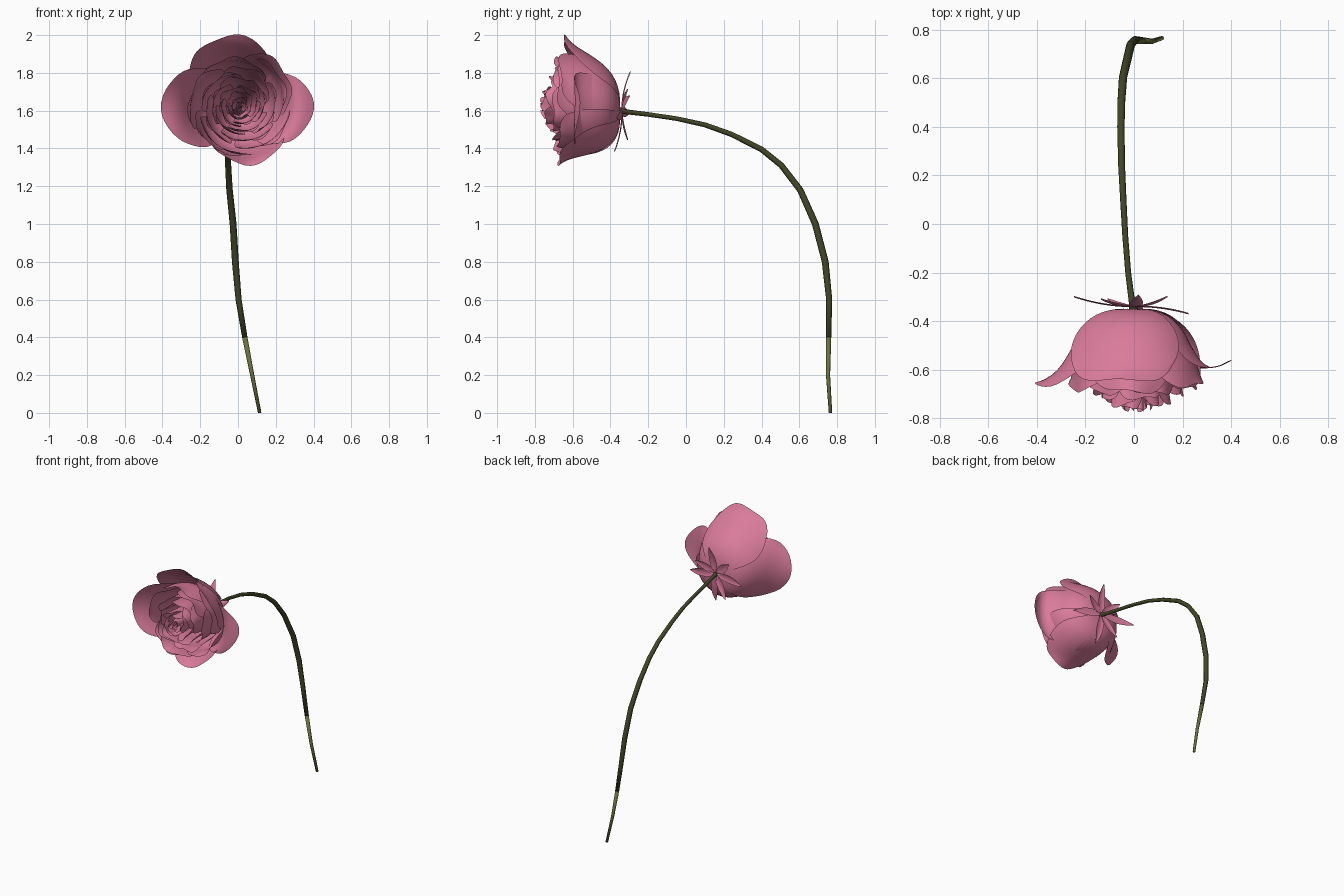
import bpy, bmesh, math, random
from mathutils import Vector

if "Cube" in bpy.data.objects:
    bpy.data.objects.remove(bpy.data.objects["Cube"])

random.seed(4)


def material(name, rgb):
    m = bpy.data.materials.new(name)
    m.diffuse_color = (*rgb, 1)
    m.use_nodes = True
    m.node_tree.nodes["Principled BSDF"].inputs["Base Color"].default_value = m.diffuse_color
    return m


PINK = material("rose pink", (0.70, 0.20, 0.33))
DARK = material("dark olive", (0.055, 0.062, 0.019))
LIGHT = material("light olive", (0.15, 0.165, 0.05))


def finish(bm, name, mat):
    me = bpy.data.meshes.new(name)
    bm.to_mesh(me)
    bm.free()
    me.materials.append(mat)
    for p in me.polygons:
        p.use_smooth = True
    ob = bpy.data.objects.new(name, me)
    bpy.context.collection.objects.link(ob)
    return ob


def grid(bm, fn, nu, nv):
    """Sheet of quads over u in -1..1 and v in 0..1."""
    rows = [[bm.verts.new(fn(2 * i / nu - 1, j / nv)) for i in range(nu + 1)]
            for j in range(nv + 1)]
    for a, b in zip(rows, rows[1:]):
        for i in range(nu):
            bm.faces.new((a[i], a[i + 1], b[i + 1], b[i]))


def bezier(p, t):
    s = 1 - t
    w = (s ** 3, 3 * s * s * t, 3 * s * t * t, t ** 3)
    return [sum(k * q[i] for k, q in zip(w, p)) for i in (0, 1)]


def petal(bm, angle, half, p1, p2, p3, drop=0.2, spiral=0.05, lip=0.0, narrow=0.3):
    """Cupped petal round the -y axis; the profile points are (radius, y)."""
    prof = [(0.008, -0.35), p1, p2, p3]
    phase = random.uniform(0, 6.28)

    def fn(u, v):
        t = v * (1 - drop * abs(u) ** 3)
        r, y = bezier(prof, t)
        edge = max(0, (t - 0.75) / 0.25) ** 2
        r = r * (1 + spiral * u) + lip * edge
        y += 0.012 * edge * math.sin(4 * u + phase)
        r += 0.010 * edge * math.sin(5 * u + phase * 2)
        a = math.radians(angle + half * u * (1 - narrow * max(0, (v - 0.5) * 2) ** 2))
        shift = min(1, max(0, (-0.35 - y) / 0.3))
        return Vector((0.008 * shift + r * math.cos(a), y,
                       1.60 + 0.03 * shift + r * math.sin(a)))
    grid(bm, fn, 16, 16)


# Outer petals: angle, half width, profile handles and tip
outer = [
    (100, 58, (0.27, -0.33), (0.27, -0.55), (0.37, -0.65)),
    (178, 56, (0.27, -0.33), (0.22, -0.58), (0.405, -0.665)),
    (232, 50, (0.26, -0.33), (0.24, -0.56), (0.265, -0.68)),
    (285, 54, (0.26, -0.33), (0.24, -0.56), (0.32, -0.68)),
    (354, 54, (0.27, -0.33), (0.20, -0.68), (0.385, -0.57)),
    (38, 52, (0.26, -0.34), (0.24, -0.58), (0.30, -0.67)),
]
bm = bmesh.new()
for p in outer:
    petal(bm, *p)
finish(bm, "outer_petals", PINK)

# Inner rings: count, rim radius, rim y, half width, start angle
rings = [
    (5, 0.235, -0.69, 48, 20),
    (5, 0.180, -0.705, 52, 62),
    (5, 0.135, -0.725, 56, 10),
    (4, 0.095, -0.745, 66, 40),
    (3, 0.062, -0.760, 85, 0),
    (3, 0.038, -0.765, 90, 70),
    (2, 0.016, -0.760, 120, 30),
]
for n, (count, rad, y, half, start) in enumerate(rings):
    bm = bmesh.new()
    for i in range(count):
        ang = start + 360 * i / count + random.uniform(-8, 8)
        r = rad * random.uniform(0.95, 1.06)
        petal(bm, ang, half, (rad * 1.0, -0.35), (rad * 1.15, -0.56),
              (r * 0.93, y + random.uniform(-0.008, 0.012)),
              drop=0.13, spiral=0.10, lip=0.14 * rad, narrow=0.2)
    finish(bm, "inner_petals_%d" % (n + 1), PINK)

# Sepals: angle, length, how far the tip bends back
bm = bmesh.new()
for ang, length, back in [(85, 0.20, 0.045), (140, 0.17, 0.03), (183, 0.24, 0.04),
                          (235, 0.18, 0.03), (275, 0.21, -0.04),
                          (350, 0.22, -0.03), (30, 0.15, 0.04)]:
    a = math.radians(ang)
    out, side = Vector((math.cos(a), 0, math.sin(a))), Vector((-math.sin(a), 0, math.cos(a)))

    def leaf(u, v):
        w = 0.028 * math.sin(math.pi * (0.12 + 0.88 * v)) ** 0.8 if v < 1 else 0.0005
        y = -0.342 + back * v * v + 0.006 * u * u
        return Vector((0, y, 1.60)) + out * (0.008 + length * v) + side * u * w
    grid(bm, leaf, 4, 10)
finish(bm, "sepals", PINK)


# Stem: x, y, z, radius
path = [
    (0.115, 0.765, 0, 0.009), (0.075, 0.752, 0.2, 0.011), (0.036, 0.755, 0.4, 0.014),
    (0.003, 0.758, 0.6, 0.016), (-0.014, 0.737, 0.8, 0.018), (-0.026, 0.685, 1.0, 0.018),
    (-0.045, 0.605, 1.18, 0.017), (-0.052, 0.505, 1.31, 0.016), (-0.054, 0.40, 1.395, 0.015),
    (-0.051, 0.24, 1.475, 0.014), (-0.044, 0.10, 1.525, 0.013), (-0.036, -0.05, 1.558, 0.012),
    (-0.024, -0.20, 1.58, 0.012), (-0.008, -0.325, 1.595, 0.013), (0, -0.36, 1.60, 0.022),
]


def tube(name, pts, mat, sides=8):
    bm = bmesh.new()
    rings = []
    for i, p in enumerate(pts):
        k = path.index(p)
        d = Vector(path[min(k + 1, len(path) - 1)][:3]) - Vector(path[max(k - 1, 0)][:3])
        e1 = Vector((1, 0, 0)).cross(d).normalized()
        e2 = d.normalized().cross(e1)
        rings.append([bm.verts.new(Vector(p[:3]) + p[3] * (
            e1 * math.cos(2 * math.pi * j / sides) + e2 * math.sin(2 * math.pi * j / sides)))
            for j in range(sides)])
    for a, b in zip(rings, rings[1:]):
        for j in range(sides):
            q = (j + 1) % sides
            bm.faces.new((a[j], a[q], b[q], b[j]))
    bm.faces.new(rings[0][::-1])
    bm.faces.new(rings[-1])
    bmesh.ops.recalc_face_normals(bm, faces=bm.faces)
    finish(bm, name, mat)


tube("lower_stem", path[:3], LIGHT)
tube("upper_stem", path[2:], DARK)
